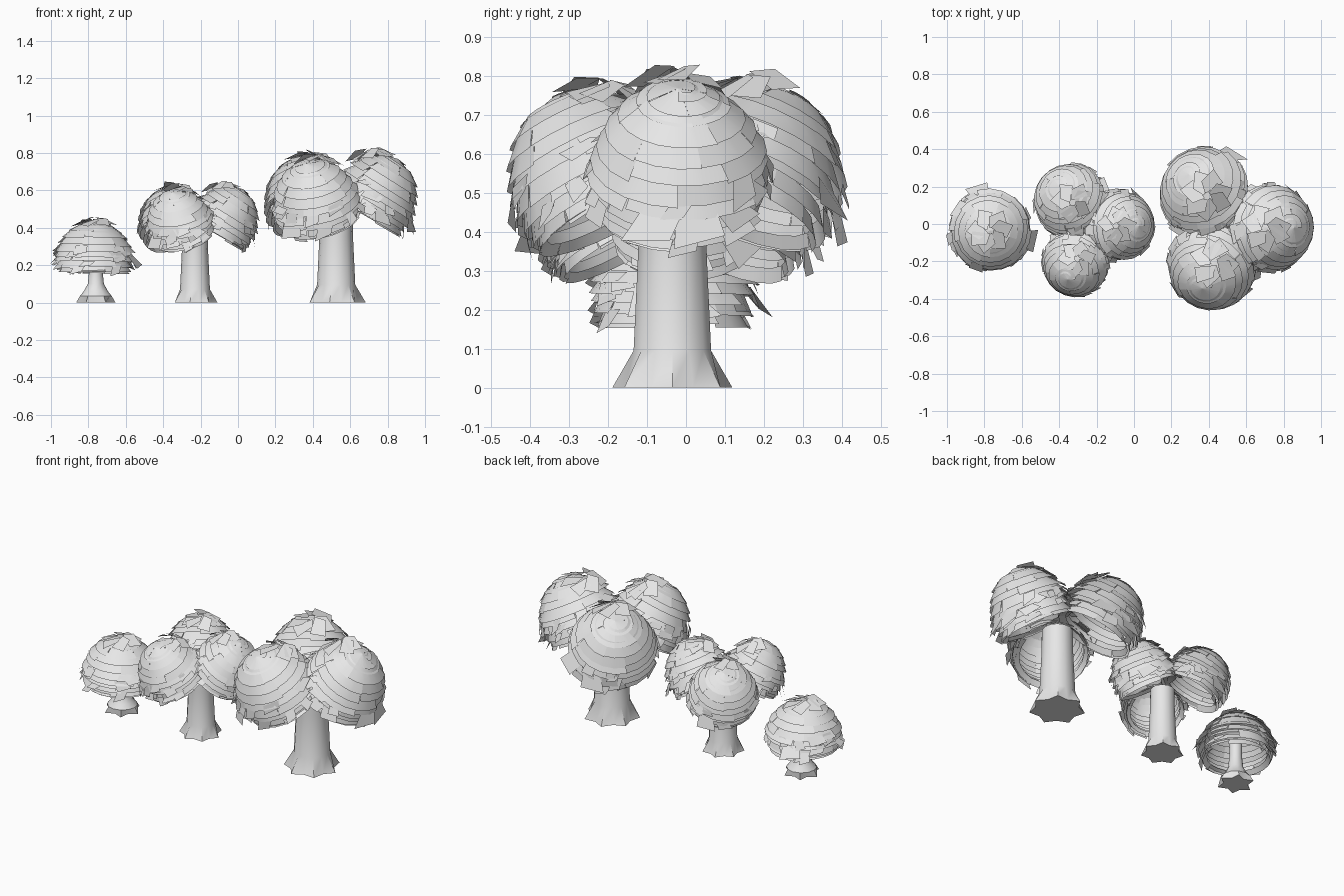
import bpy, bmesh, math, random
from mathutils import Vector, Matrix

random.seed(7)
if "Cube" in bpy.data.objects:
    bpy.data.objects.remove(bpy.data.objects["Cube"])

grey = bpy.data.materials.new("light_grey")
grey.use_nodes = True
grey.diffuse_color = (0.8, 0.8, 0.8, 1)
grey.node_tree.nodes["Principled BSDF"].inputs["Base Color"].default_value = (0.8, 0.8, 0.8, 1)


def finish(bm, name, matrix, angle):
    mesh = bpy.data.meshes.new(name)
    bm.to_mesh(mesh)
    bm.free()
    mesh.materials.append(grey)
    ob = bpy.data.objects.new(name, mesh)
    ob.matrix_world = matrix
    bpy.context.collection.objects.link(ob)
    bpy.ops.object.select_all(action='DESELECT')
    ob.select_set(True)
    bpy.context.view_layer.objects.active = ob
    bpy.ops.object.shade_smooth_by_angle(angle=math.radians(angle))


def trunk(name, x, y, rings, lobes=7, notch=0.78):
    """Lofted trunk; the first ring is a star of root lobes."""
    bm = bmesh.new()
    n = lobes * 2
    loops = []
    for k, (z, r) in enumerate(rings):
        loop = []
        for i in range(n):
            a = math.tau * i / n
            # notched between roots at the ground, round above
            f = notch if i % 2 and k == 0 else 1
            loop.append(bm.verts.new((r * f * math.cos(a), r * f * math.sin(a), z)))
        loops.append(loop)
    for lo, hi in zip(loops, loops[1:]):
        for i in range(n):
            j = (i + 1) % n
            bm.faces.new((lo[i], lo[j], hi[j], hi[i]))
    bm.faces.new(loops[0][::-1])
    bm.faces.new(loops[-1])
    finish(bm, name, Matrix.Translation((x, y, 0)), 35)


def canopy(name, centre, radius, height, lean, lean_dir, leaf_dirs):
    """Dome of overlapping leaf strips wound in a spiral, leaning off the trunk."""
    bm = bmesh.new()
    turns, segs, end = 9, 20, math.radians(114)
    d = math.radians(lean_dir)
    axis = Vector((-math.sin(d), math.cos(d), 0))

    def point(phi, a, swell=1.0, drop=0.0):
        r = radius * math.sin(phi) * swell
        return Vector((r * math.cos(a), r * math.sin(a), height * math.cos(phi) - drop))

    # spiral strips, cut into short pieces that flare by different amounts
    total = turns * segs

    def angle_at(s):
        return end * min(max(s / total, 0), 1.02) ** 0.65

    step = -segs
    while step < total:
        length = min(random.randint(3, 7), total - step)
        flare = random.uniform(0.03, 0.13)
        sag = random.uniform(0.0, 0.1) * radius
        previous = None
        for k in range(length + 1):
            s = step + k
            a = math.tau * s / segs
            high, low = angle_at(s), angle_at(s + segs * 1.35)
            # flare and overlap grow towards the hem
            tilt = min(1, low / 1.3) ** 2
            widen = 1 + flare * (0.4 + 0.6 * k / length) * tilt
            pair = (bm.verts.new(point(high, a, 0.97 - 0.09 * tilt)),
                    bm.verts.new(point(low, a, widen, sag * tilt)))
            if previous:
                bm.faces.new((previous[0], previous[1], pair[1], pair[0]))
            previous = pair
        step += length

    # loose leaves low on the dome: chosen big ones, then small random ones
    leaves = [(math.radians(v), 0.24, 0.36, 1.55, 1.27) for v in leaf_dirs]
    leaves += [(random.uniform(0, math.tau), random.uniform(0.1, 0.22), random.uniform(0.15, 0.32),
                random.uniform(1.25, 1.85), random.uniform(1.08, 1.18)) for _ in range(26)]
    for a, half, drop, phi, out in leaves:
        skew = random.uniform(-0.15, 0.15)
        quad = [point(phi, a - half), point(phi, a + skew - half, out, drop * radius),
                point(phi, a + skew + half, out, drop * radius * 0.7), point(phi, a + half)]
        bm.faces.new([bm.verts.new(p) for p in quad])

    # ragged plates standing on the highest part of the crown
    upright = Matrix.Rotation(math.radians(-lean * 1.25), 3, axis)
    for k in range(7):
        a = math.tau * k / 7 + random.uniform(-0.3, 0.3)
        lift = random.uniform(0.03, 0.13) * radius
        quad = [point(0.08, a + 1.2, 1, -lift), point(0.5, a - 0.4, 1, -lift * 0.4),
                point(0.68, a + 0.25, 1, -lift), point(0.38, a + 0.9, 1, -lift * 1.5)]
        bm.faces.new([bm.verts.new(upright @ p) for p in quad])

    finish(bm, name, Matrix.Translation(centre) @ Matrix.Rotation(math.radians(lean), 4, axis), 30)


# trunks
trunk("large_trunk", 0.525, -0.035, [(0, 0.158), (0.095, 0.102), (0.35, 0.09), (0.5, 0.087)])
trunk("medium_trunk", -0.23, -0.03, [(0, 0.12), (0.07, 0.08), (0.28, 0.07), (0.4, 0.068)])
trunk("small_trunk", -0.76, -0.03, [(0, 0.105), (0.035, 0.085), (0.06, 0.065), (0.1, 0.043),
                                   (0.17, 0.036), (0.27, 0.036)], 6, 0.65)

# canopies: centre, radius, height, lean, lean direction, big leaf directions
canopy("large_back_canopy", (0.37, 0.175, 0.55), 0.23, 0.235, 30, 130, (95, 60))
canopy("large_side_canopy", (0.735, -0.02, 0.56), 0.22, 0.24, 30, 0, (12, 350))
canopy("large_front_canopy", (0.415, -0.235, 0.535), 0.222, 0.24, 30, 245, (230,))
canopy("medium_back_canopy", (-0.345, 0.135, 0.435), 0.185, 0.185, 30, 130, (95,))
canopy("medium_side_canopy", (-0.07, -0.01, 0.44), 0.175, 0.192, 30, 0, (50, 5))
canopy("medium_front_canopy", (-0.315, -0.21, 0.425), 0.17, 0.19, 30, 245, (220,))
canopy("small_canopy", (-0.77, -0.035, 0.25), 0.203, 0.185, 0, 0, (105, 345))
